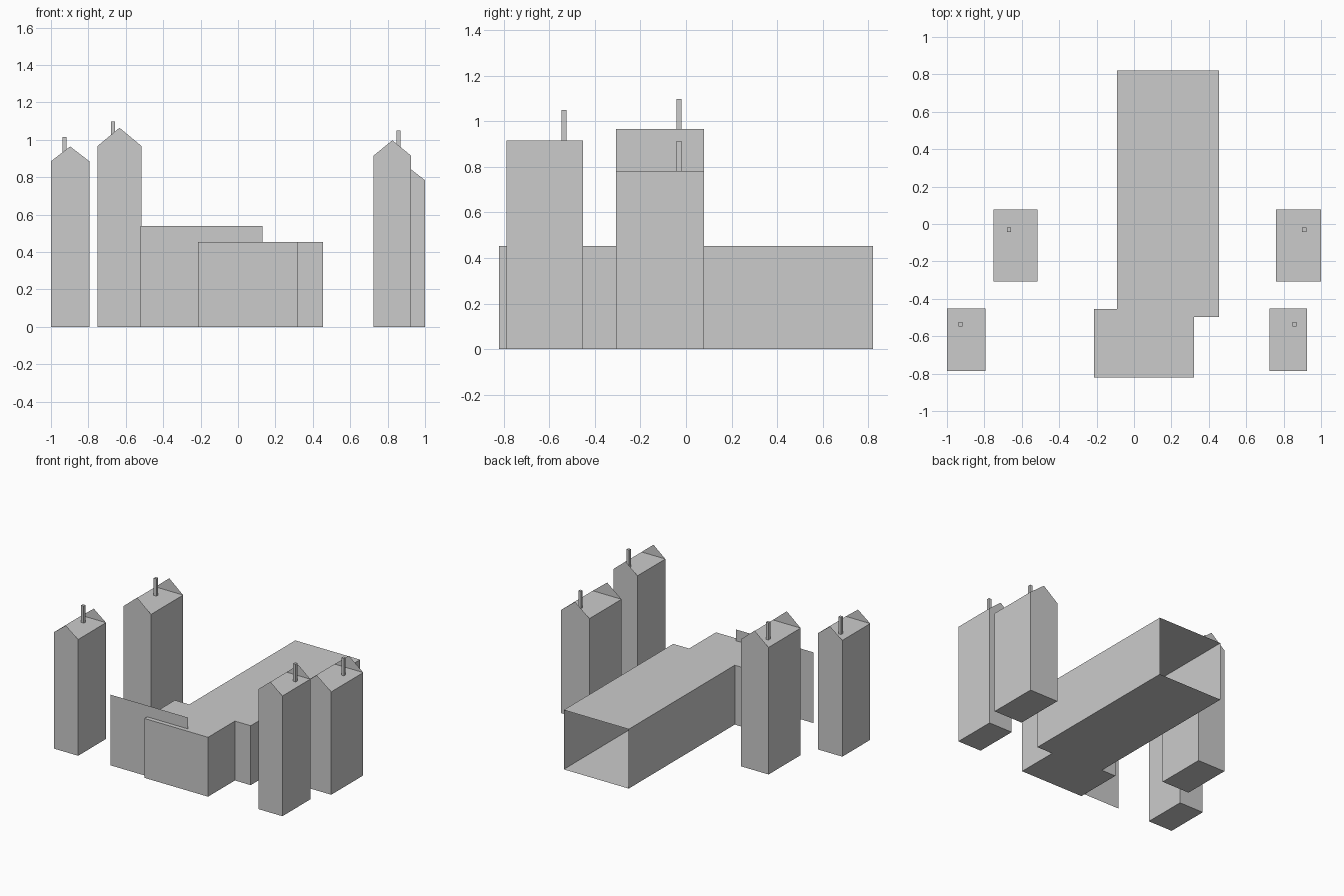
import bpy
import bmesh

if "Cube" in bpy.data.objects:
    bpy.data.objects.remove(bpy.data.objects["Cube"])


def finish(name, bm):
    mesh = bpy.data.meshes.new(name)
    bm.to_mesh(mesh)
    bm.free()
    obj = bpy.data.objects.new(name, mesh)
    bpy.context.collection.objects.link(obj)
    return obj


def prism(name, outline, z0, z1, open_sides=()):
    """Extrude a counter-clockwise outline upward; listed sides stay open."""
    bm = bmesh.new()
    low = [bm.verts.new((x, y, z0)) for x, y in outline]
    high = [bm.verts.new((x, y, z1)) for x, y in outline]
    bm.faces.new(low[::-1])
    bm.faces.new(high)
    n = len(outline)
    for i in range(n):
        if i not in open_sides:
            j = (i + 1) % n
            bm.faces.new((low[i], low[j], high[j], high[i]))
    return finish(name, bm)


def box(name, x0, x1, y0, y1, z0, z1):
    return prism(name, [(x0, y0), (x1, y0), (x1, y1), (x0, y1)], z0, z1)


def sheet(name, points):
    bm = bmesh.new()
    bm.faces.new([bm.verts.new(p) for p in points])
    return finish(name, bm)


def tower(name, x0, x1, y0, y1, wall, peak, chim_x, chim_y, chim_top):
    # Flat-roofed block, thin gable at each end, slim chimney
    box(name + "_tower", x0, x1, y0, y1, 0, wall)
    mid = (x0 + x1) / 2
    sheet(name + "_front_gable", [(x0, y0, wall), (x1, y0, wall), (mid, y0, peak)])
    sheet(name + "_back_gable", [(x1, y1, wall), (x0, y1, wall), (mid, y1, peak)])
    r = 0.011
    box(name + "_chimney", chim_x - r, chim_x + r, chim_y - r, chim_y + r,
        wall, chim_top)


# Four corner towers
FRONT = (-0.787, -0.452)
BACK = (-0.307, 0.078)
tower("front_left", -1.0, -0.795, *FRONT, 0.885, 0.964, -0.927, -0.536, 1.015)
tower("front_right", 0.725, 0.925, *FRONT, 0.915, 0.997, 0.858, -0.536, 1.05)
tower("back_left", -0.75, -0.517, *BACK, 0.967, 1.064, -0.669, -0.031, 1.098)
tower("back_right", 0.758, 1.0, *BACK, 0.783, 0.878, 0.91, -0.031, 0.914)

# Long stepped hall, open at the back end
prism("hall", [(-0.213, -0.82), (0.322, -0.82), (0.322, -0.497), (0.455, -0.497),
               (0.455, 0.82), (-0.092, 0.82), (-0.092, -0.455), (-0.213, -0.455)],
      0, 0.452, open_sides=(4,))

# Thin facade wall crossing the front of the hall
sheet("facade_wall", [(-0.522, -0.787, 0), (0.13, -0.787, 0),
                      (0.13, -0.787, 0.538), (-0.522, -0.787, 0.538)])
